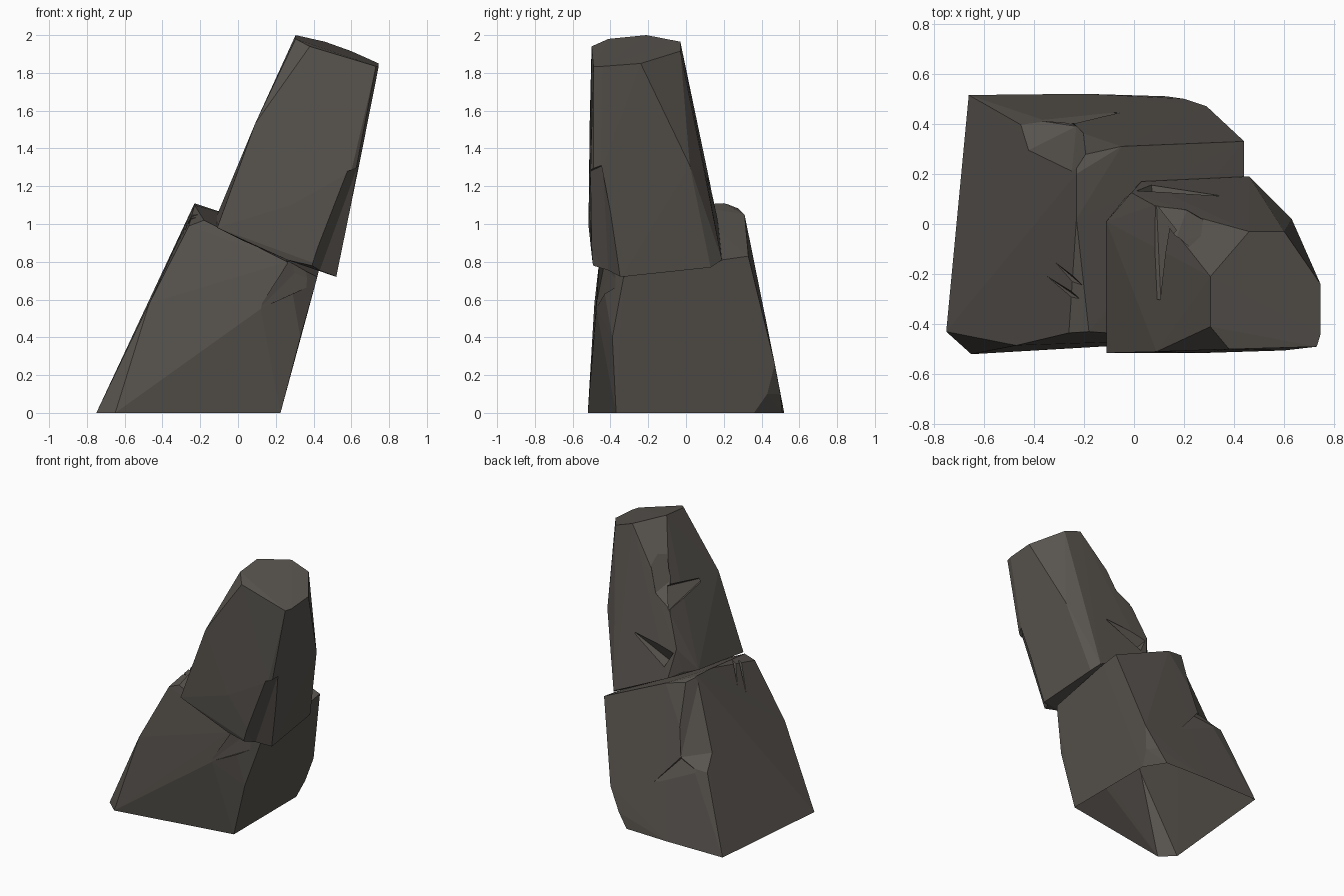
import bpy, bmesh

stone = bpy.data.materials.new("dark_stone")
stone.diffuse_color = (0.098, 0.088, 0.077, 1)


def hull(name, pts):
    """Faceted convex block through a handful of corner points."""
    bm = bmesh.new()
    for p in pts:
        bm.verts.new(p)
    bmesh.ops.convex_hull(bm, input=bm.verts[:])
    loose = [v for v in bm.verts if not v.link_faces]
    bmesh.ops.delete(bm, geom=loose, context='VERTS')
    bmesh.ops.recalc_face_normals(bm, faces=bm.faces[:])
    me = bpy.data.meshes.new(name)
    bm.to_mesh(me)
    bm.free()
    me.materials.append(stone)
    ob = bpy.data.objects.new(name, me)
    bpy.context.scene.collection.objects.link(ob)
    return ob


def chip(ob, pts):
    """Knock a convex piece out of a block."""
    cutter = hull("chip_cutter", pts)
    cutter.hide_render = True
    mod = ob.modifiers.new("chip", 'BOOLEAN')
    mod.operation, mod.solver, mod.object = 'DIFFERENCE', 'EXACT', cutter
    deps = bpy.context.evaluated_depsgraph_get()
    me = bpy.data.meshes.new_from_object(ob.evaluated_get(deps))
    ob.modifiers.clear()
    if len(me.polygons) > 3:
        ob.data = me
    bpy.data.objects.remove(cutter)


def open_bottom(ob):
    """The block is a shell with no underside on the ground."""
    bm = bmesh.new()
    bm.from_mesh(ob.data)
    base = [f for f in bm.faces if all(abs(v.co.z) < 1e-4 for v in f.verts)]
    bmesh.ops.delete(bm, geom=base, context='FACES')
    bm.to_mesh(ob.data)
    bm.free()


# Lower block: leaning, tapered, with a sloping top
lower = hull("lower_rock", [
    (-.75, -.43, 0), (-.65, -.52, 0), (.225, -.37, 0), (.225, .36, 0),
    (.13, .51, 0), (-.2, .52, 0), (-.66, .515, 0),
    (.25, .43, .1), (.2, .5, .1), (.29, .47, .26),
    (-.47, -.485, .58), (.12, -.475, .55), (.33, -.39, .4), (.26, -.46, .8),
    (-.26, -.435, .99), (-.18, -.43, 1.02), (.42, -.33, .72),
    (-.23, .02, 1.1), (-.23, .2, 1.11), (-.23, .27, 1.09), (-.05, .31, 1.05),
    (.44, .33, .83), (.44, .19, .81)])

# Broken back-left edge of the lower block
chip(lower, [(-.46, .425, .5), (-.43, .29, .63), (-.23, .39, .58),
             (-.25, .19, 1.12), (-.16, .32, 1.09), (-.55, .6, .5), (-.4, .6, 1.2)])
# Splits in the lower block: back, front and left top edge
chip(lower, [(-.05, .445, .37), (-.45, .43, .5), (-.23, .37, .57),
             (-.3, .55, .48), (-.25, .5, .62)])
chip(lower, [(.11, -.48, .55), (.3, -.4, .74), (.42, -.35, .69),
             (.28, -.42, .85), (.3, -.6, .7), (.45, -.6, .7)])
for x, y, z in ((-.33, -.14, .9), (-.36, -.2, .83)):
    chip(lower, [(x, y, z), (-.2, y - .11, 1.06), (-.24, y - .05, 1.2),
                 (-.24, y - .17, 1.2), (-.36, y - .1, 1.1)])
open_bottom(lower)

# Upper block: slimmer shaft overhanging to the right
upper = hull("upper_rock", [
    # base
    (-.11, -.515, .98), (.03, -.49, .91), (.26, -.49, .81), (.52, -.49, .75),
    (.52, -.34, .72), (.5, .13, .77), (.46, .19, .81), (.03, .17, 1.01),
    (-.04, .1, 1.05), (-.11, .01, 1.05),
    # waist
    (.28, -.515, 1.1), (.09, -.51, 1.53), (.6, -.505, 1.28), (.635, -.45, 1.28),
    (.63, .02, 1.31), (-.01, .125, 1.22), (.08, .075, 1.45),
    # top
    (.305, -.41, 1.98), (.38, -.5, 1.94), (.73, -.49, 1.835),
    (.745, -.44, 1.835), (.745, -.24, 1.85), (.6, -.03, 1.915),
    (.46, -.03, 1.965), (.305, -.21, 2.0)])

# Broken front-right foot of the upper block
chip(upper, [(.58, -.505, 1.28), (.635, -.44, 1.31), (.6, -.455, 1.22),
             (.525, -.34, .7), (.42, -.41, .72), (.42, -.505, .88),
             (.75, -.6, 1.3), (.6, -.7, .7), (.3, -.6, .7)])
# Broken back-left edge of the upper block
chip(upper, [(.08, .08, 1.46), (.16, -.08, 1.62), (.21, .055, 1.55),
             (.275, -.1, 1.92), (.345, -.025, 1.9), (.1, .2, 1.5), (.2, .2, 1.95)])
# Splits in the left and back faces
chip(upper, [(.11, -.37, 1.53), (.09, .08, 1.46), (.19, -.03, 1.57),
             (.02, -.02, 1.5), (.08, .0, 1.65)])
chip(upper, [(.36, .105, 1.25), (.0, .14, 1.2), (.08, .08, 1.1),
             (.1, .2, 1.2), (.06, .22, 1.06)])
